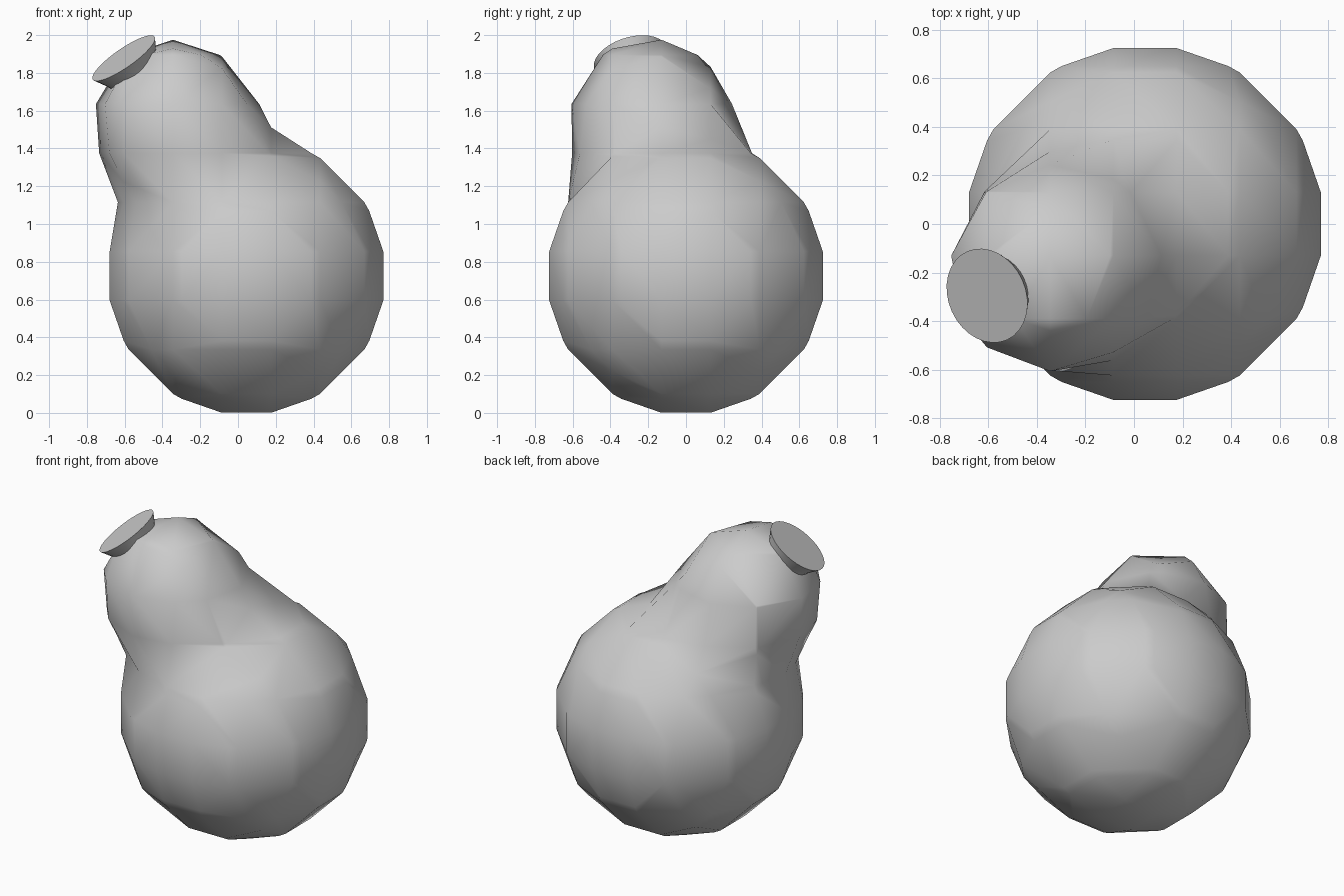
import bpy, bmesh
from mathutils import Vector, Matrix

if "Cube" in bpy.data.objects:
    bpy.data.objects.remove(bpy.data.objects["Cube"])

BODY = Vector((0.045, 0, 0.725))

# gourd body: big ball and leaning neck ball, blended as coarse metaballs
mb = bpy.data.metaballs.new("gourd_body")
mb.resolution = mb.render_resolution = 0.26
mb.threshold = 0.6
def ball(centre, radius, stiffness):
    e = mb.elements.new(type='BALL')
    e.co = Vector(centre) - BODY
    e.radius = radius
    e.stiffness = stiffness
ball(BODY, 1.299, 2.0)
ball((-0.343, -0.19, 1.56), 0.658, 2.83)
body = bpy.data.objects.new("gourd_body", mb)
bpy.context.collection.objects.link(body)
body.location = BODY
bpy.context.view_layer.update()
bpy.context.view_layer.objects.active = body
body.select_set(True)
bpy.ops.object.convert(target='MESH')
body = bpy.context.view_layer.objects.active
body.name = "gourd_body"
bpy.ops.object.shade_smooth()
body.select_set(False)

# flared stem with a flat cut end
axis = Vector((-0.552, -0.25, 0.795)).normalized()
cap = Vector((-0.605, -0.295, 1.878))
rings = [(-0.26, 0.12), (-0.12, 0.135), (-0.06, 0.165), (0, 0.2)]
bm = bmesh.new()
loops = []
for h, r in rings:
    c = bmesh.ops.create_circle(bm, segments=32, radius=r,
                                matrix=Matrix.Translation((0, 0, h)))
    loops.append(c["verts"])
for a, b in zip(loops, loops[1:]):
    for i in range(32):
        j = (i + 1) % 32
        bm.faces.new((a[i], a[j], b[j], b[i]))
bm.faces.new(loops[-1])
bm.faces.new(loops[0][::-1])
bmesh.ops.recalc_face_normals(bm, faces=bm.faces)
me = bpy.data.meshes.new("stem")
bm.to_mesh(me)
bm.free()
stem = bpy.data.objects.new("stem", me)
bpy.context.collection.objects.link(stem)
stem.matrix_world = Matrix.Translation(cap) @ axis.to_track_quat('Z', 'Y').to_matrix().to_4x4()
bpy.context.view_layer.objects.active = stem
stem.select_set(True)
bpy.ops.object.shade_smooth_by_angle()
